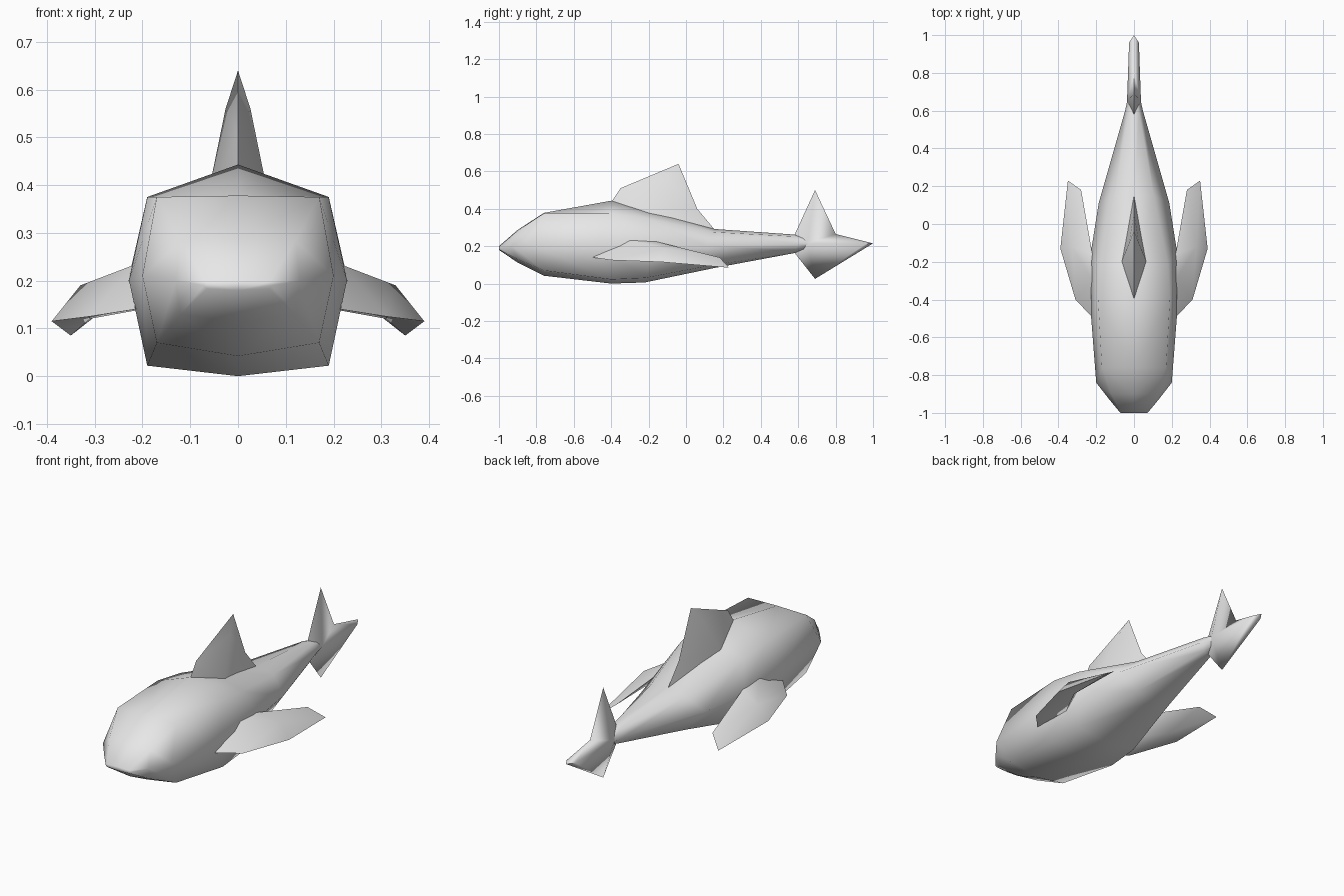
import bpy
import bmesh
import math

cube = bpy.data.objects.get("Cube")
if cube:
    bpy.data.objects.remove(cube, do_unlink=True)

grey = bpy.data.materials.new("light grey skin")
grey.use_nodes = True
grey.diffuse_color = (0.8, 0.8, 0.8, 1)
grey.node_tree.nodes["Principled BSDF"].inputs["Base Color"].default_value = (0.8, 0.8, 0.8, 1)


def mirrored_part(name, points, faces):
    """Build the left half from points and faces, mirror it across x = 0 and shade it."""
    bm = bmesh.new()
    verts = [bm.verts.new(p) for p in points]
    for f in faces:
        bm.faces.new([verts[i] for i in f])
    bmesh.ops.mirror(bm, geom=bm.verts[:] + bm.edges[:] + bm.faces[:],
                     axis='X', merge_dist=0.0001)
    bmesh.ops.remove_doubles(bm, verts=bm.verts[:], dist=0.0001)
    bmesh.ops.recalc_face_normals(bm, faces=bm.faces[:])
    mesh = bpy.data.meshes.new(name)
    bm.to_mesh(mesh)
    bm.free()
    mesh.materials.append(grey)
    obj = bpy.data.objects.new(name, mesh)
    bpy.context.collection.objects.link(obj)
    bpy.ops.object.select_all(action='DESELECT')
    obj.select_set(True)
    bpy.context.view_layer.objects.active = obj
    bpy.ops.object.shade_smooth_by_angle(angle=math.radians(75))
    return obj


# Body: y, side y, top z, upper corner x z, side x z, lower corner x z, bottom z
rings = [
    (-1.00, -1.00, 0.200, 0.065, 0.197, 0.072, 0.190, 0.065, 0.183, 0.180),
    (-0.90, -0.93, 0.287, 0.120, 0.283, 0.130, 0.200, 0.120, 0.130, 0.112),
    (-0.76, -0.84, 0.378, 0.170, 0.375, 0.200, 0.210, 0.170, 0.070, 0.042),
    (-0.40, -0.48, 0.443, 0.190, 0.375, 0.228, 0.200, 0.190, 0.022, 0.000),
    (-0.22, -0.16, 0.400, 0.180, 0.350, 0.230, 0.200, 0.180, 0.030, 0.006),
    (0.15, 0.11, 0.292, 0.105, 0.275, 0.187, 0.200, 0.105, 0.100, 0.083),
    (0.58, 0.60, 0.262, 0.028, 0.252, 0.047, 0.212, 0.028, 0.174, 0.163),
    (0.68, 0.68, 0.235, 0.015, 0.230, 0.030, 0.212, 0.015, 0.195, 0.190),
]
points, faces = [], []
for y, ys, zt, xu, zu, xs, zs, xl, zl, zb in rings:
    points += [(0, y, zt), (xu, y, zu), (xs, ys, zs), (xl, y, zl), (0, y, zb)]
for r in range(len(rings) - 1):
    for k in range(4):
        a = r * 5 + k
        faces.append((a, a + 1, a + 6, a + 5))
last = (len(rings) - 1) * 5
faces += [tuple(range(5)), tuple(range(last, last + 5))]
mirrored_part("body", points, faces)

# Dorsal fin: centre outline, then side ridge
mirrored_part(
    "dorsal_fin",
    [(0, -0.40, 0.435), (0, -0.35, 0.51), (0, -0.04, 0.64), (0, 0.06, 0.40),
     (0, 0.16, 0.28), (0.065, -0.20, 0.37), (0.026, -0.10, 0.56)],
    [(0, 1, 5), (1, 6, 5), (1, 2, 6), (2, 3, 6), (3, 5, 6), (3, 4, 5), (4, 0, 5)])

# Tail fin: centre outline, then the thick middle
mirrored_part(
    "tail_fin",
    [(0, 0.58, 0.26), (0, 0.69, 0.50), (0, 0.80, 0.265), (0, 1.00, 0.215),
     (0, 0.69, 0.025), (0, 0.58, 0.165), (0.037, 0.65, 0.215), (0.026, 0.96, 0.212)],
    [(0, 1, 6), (1, 2, 6), (2, 7, 6), (2, 3, 7), (3, 4, 7), (4, 6, 7),
     (4, 5, 6), (5, 0, 6)])

# Pectoral fins: swept outline, upper ridge and lower ridge
mirrored_part(
    "pectoral_fins",
    [(0.215, -0.50, 0.14), (0.31, -0.40, 0.125), (0.39, -0.13, 0.115),
     (0.35, 0.23, 0.085), (0.28, 0.18, 0.14), (0.22, -0.16, 0.225),
     (0.22, -0.30, 0.232), (0.33, -0.12, 0.19),
     (0.20, -0.30, 0.14), (0.31, -0.10, 0.12)],
    [(0, 1, 6), (1, 7, 6), (1, 2, 7), (2, 3, 7), (3, 4, 7), (4, 5, 7), (5, 6, 7),
     (0, 8, 1), (1, 8, 9), (1, 9, 2), (2, 9, 3), (3, 9, 4), (4, 9, 5), (5, 9, 8),
     (0, 6, 5, 8)])
